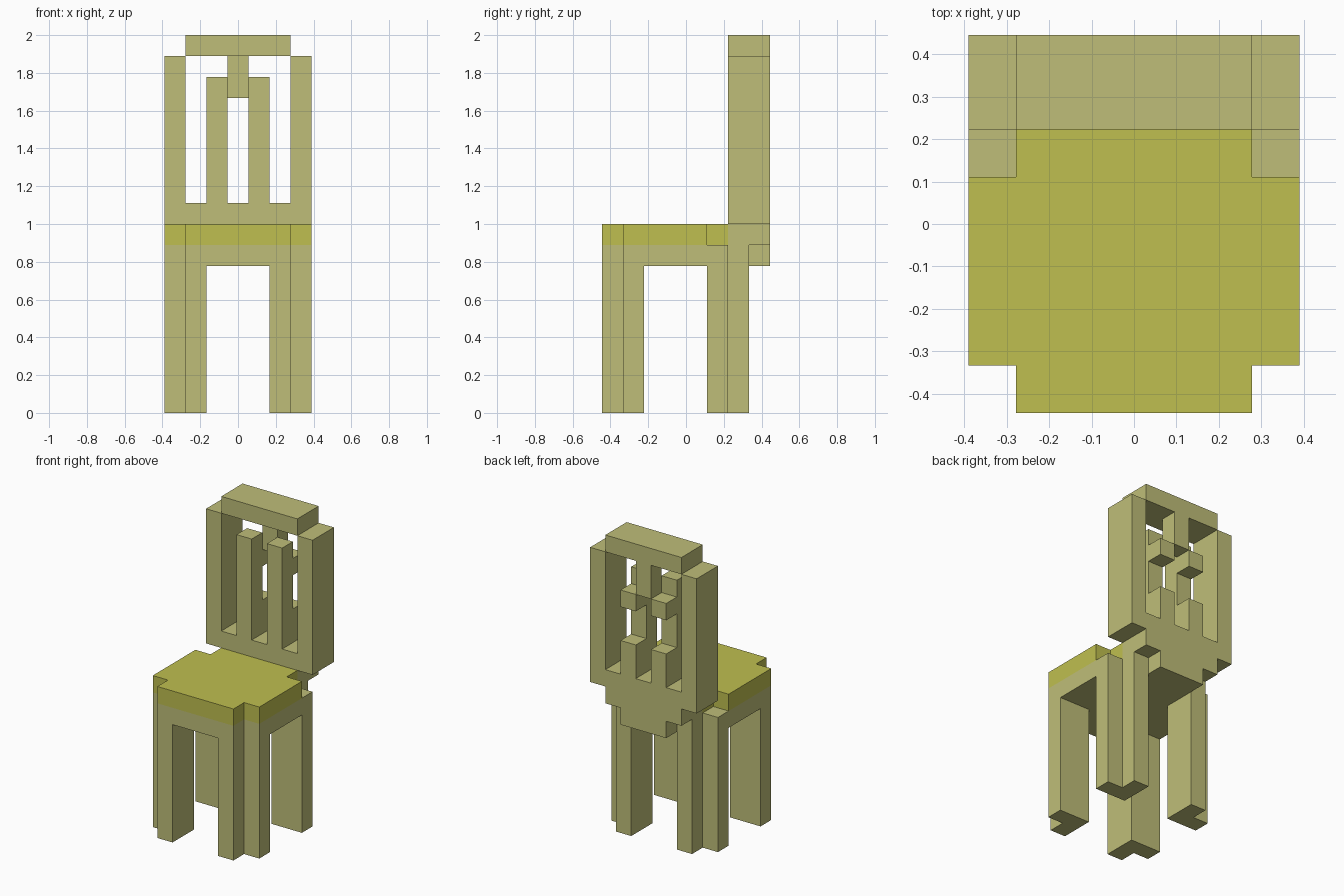
import bpy
import bmesh

if "Cube" in bpy.data.objects:
    bpy.data.objects.remove(bpy.data.objects["Cube"], do_unlink=True)

U = 1 / 9          # block size; the chair is 7 x 8 x 18 blocks
Y0 = -4            # front edge in blocks


def make_material(name, colour):
    mat = bpy.data.materials.new(name)
    mat.use_nodes = True
    mat.diffuse_color = colour
    mat.node_tree.nodes["Principled BSDF"].inputs["Base Color"].default_value = colour
    return mat


WOOD = make_material("pale wood", (0.52, 0.515, 0.19, 1))
CUSHION = make_material("yellow cushion", (0.52, 0.52, 0.08, 1))


def prism(name, outline, z0, z1, mat):
    """Extrude a plan outline (x from centre, y from front, in blocks) from z0 to z1."""
    bm = bmesh.new()
    face = bm.faces.new([bm.verts.new((x * U, (y + Y0) * U, z0 * U)) for x, y in outline])
    top = bmesh.ops.extrude_face_region(bm, geom=[face])["geom"]
    bmesh.ops.translate(bm, vec=(0, 0, (z1 - z0) * U),
                        verts=[v for v in top if isinstance(v, bmesh.types.BMVert)])
    bmesh.ops.recalc_face_normals(bm, faces=bm.faces)
    mesh = bpy.data.meshes.new(name)
    bm.to_mesh(mesh)
    bm.free()
    mesh.materials.append(mat)
    obj = bpy.data.objects.new(name, mesh)
    bpy.context.collection.objects.link(obj)
    return obj


def box(name, x0, x1, y0, y1, z0, z1, mat=WOOD):
    return prism(name, [(x0, y0), (x1, y0), (x1, y1), (x0, y1)], z0, z1, mat)


def symmetric(half):
    """Complete a plan outline from its +x half."""
    return half + [(-x, y) for x, y in reversed(half)]


# Seat: stepped wooden base with the cushion on top
prism("seat_base", symmetric([(2.5, 0), (2.5, 1), (3.5, 1), (3.5, 6), (2.5, 6),
                              (2.5, 7), (1.5, 7), (1.5, 8)]), 7, 8, WOOD)
prism("seat_cushion", symmetric([(2.5, 0), (2.5, 1), (3.5, 1), (3.5, 5),
                                 (2.5, 5), (2.5, 6)]), 8, 9, CUSHION)

# L-shaped legs, with the notch on the outer corner
front_leg = [(1.5, 0), (2.5, 0), (2.5, 1), (3.5, 1), (3.5, 2), (1.5, 2)]
rear_leg = [(1.5, 5), (3.5, 5), (3.5, 6), (2.5, 6), (2.5, 7), (1.5, 7)]
for side, s in (("left", 1), ("right", -1)):
    for name, outline in (("front_leg", front_leg), ("rear_leg", rear_leg)):
        prism(f"{name}_{side}", [(s * x, y) for x, y in outline], 0, 7, WOOD)

# Backrest rails
box("back_support", -2.5, 2.5, 6, 8, 8, 9)
box("lower_rail", -3.5, 3.5, 6, 8, 9, 10)
box("top_rail", -2.5, 2.5, 6, 8, 17, 18)
box("centre_hanger", -0.5, 0.5, 7, 8, 15, 17)

# Backrest posts and slats, with the raised blocks behind each slat
for side, s in (("left", 1), ("right", -1)):
    box(f"back_post_{side}", s * 2.5, s * 3.5, 6, 8, 10, 17)
    box(f"slat_{side}", s * 0.5, s * 1.5, 6, 7, 10, 16)
    box(f"slat_foot_{side}", s * 0.5, s * 1.5, 7, 8, 10, 12)
    box(f"slat_block_{side}", s * 0.5, s * 1.5, 7, 8, 14, 15)
